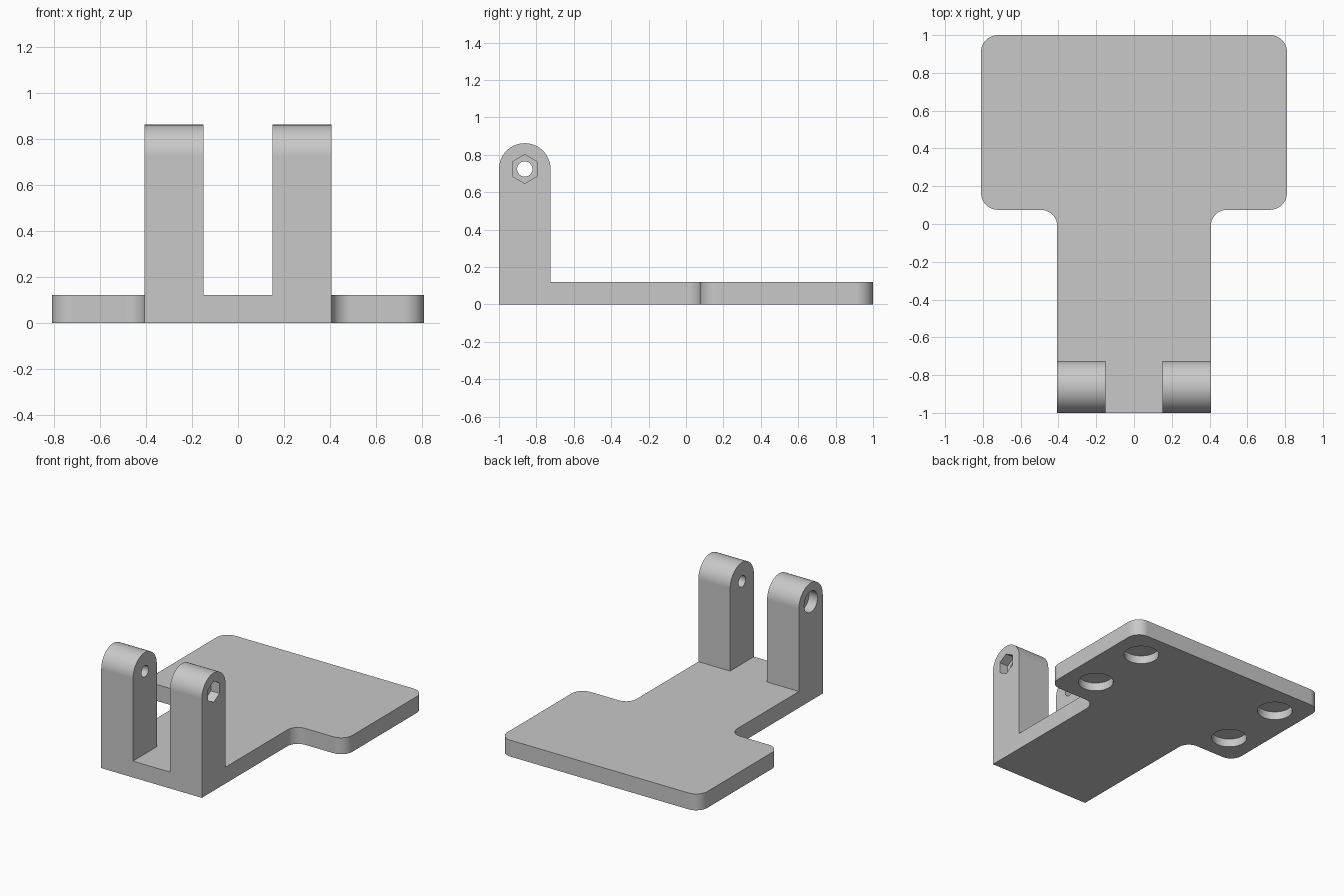
import bpy
import bmesh
from math import cos, sin, pi, radians
from mathutils import Vector

if "Cube" in bpy.data.objects:
    bpy.data.objects.remove(bpy.data.objects["Cube"], do_unlink=True)

# Main dimensions
THICK = 0.12
PLATE_X, PLATE_Y = 0.81, 0.075
STEM_X = 0.407
ARM_INNER, ARM_R = 0.15, 0.138
PIVOT = (-1 + ARM_R, 0.862 - ARM_R)

grey = bpy.data.materials.new("plain grey")
grey.use_nodes = True
colour = (0.58, 0.58, 0.58, 1)
grey.diffuse_color = colour
grey.node_tree.nodes["Principled BSDF"].inputs["Base Color"].default_value = colour


def extrude(name, points, lo, hi, axis="z"):
    """Prism over a 2D profile, along z (profile in xy) or x (profile in yz)."""
    bm = bmesh.new()
    place = (lambda p, d: (p[0], p[1], d)) if axis == "z" else (lambda p, d: (d, p[0], p[1]))
    face = bm.faces.new([bm.verts.new(place(p, lo)) for p in points])
    moved = bmesh.ops.extrude_face_region(bm, geom=[face])["geom"]
    step = Vector(place((0, 0), hi - lo))
    bmesh.ops.translate(bm, vec=step, verts=[v for v in moved if isinstance(v, bmesh.types.BMVert)])
    bmesh.ops.recalc_face_normals(bm, faces=bm.faces)
    mesh = bpy.data.meshes.new(name)
    bm.to_mesh(mesh)
    bm.free()
    obj = bpy.data.objects.new(name, mesh)
    bpy.context.collection.objects.link(obj)
    return obj


def ring(centre, radius, sides, start=0.0, sweep=2 * pi, closed=True):
    n = sides if closed else sides + 1
    return [(centre[0] + radius * cos(start + sweep * i / sides),
             centre[1] + radius * sin(start + sweep * i / sides)) for i in range(n)]


def rounded(corners, steps=10):
    """Right-angled outline; each corner is (x, y, radius)."""
    out = []
    for i, (x, y, r) in enumerate(corners):
        p = Vector((x, y))
        if r == 0:
            out.append((x, y))
            continue
        a = (Vector(corners[i - 1][:2]) - p).normalized() * r
        b = (Vector(corners[(i + 1) % len(corners)][:2]) - p).normalized() * r
        for k in range(steps + 1):
            t = pi / 2 * k / steps
            out.append(tuple(p + a * (1 - sin(t)) + b * (1 - cos(t))))
    return out


def activate(obj):
    bpy.ops.object.select_all(action="DESELECT")
    obj.select_set(True)
    bpy.context.view_layer.objects.active = obj


def cut(obj, cutter):
    activate(obj)
    mod = obj.modifiers.new("cut", "BOOLEAN")
    mod.operation, mod.solver, mod.object = "DIFFERENCE", "EXACT", cutter
    bpy.ops.object.modifier_apply(modifier=mod.name)
    bpy.data.objects.remove(cutter, do_unlink=True)


def finish(obj):
    obj.data.materials.clear()
    obj.data.materials.append(grey)
    activate(obj)
    bpy.ops.object.shade_smooth_by_angle(angle=radians(30))
    mod = obj.modifiers.new("even shading", "WEIGHTED_NORMAL")
    mod.keep_sharp = True


# T-shaped base with rounded plate corners and filleted neck
half = [(STEM_X, -1, 0), (STEM_X, PLATE_Y, 0.085),
        (PLATE_X, PLATE_Y, 0.09), (PLATE_X, 1, 0.09)]
outline = half + [(-x, y, r) for x, y, r in reversed(half)]
base = extrude("base_plate", rounded(outline), 0, THICK)

# Round pockets in the underside
for x in (-0.59, 0.59):
    for y in (0.30, 0.78):
        cut(base, extrude("pocket_cutter", ring((x, y), 0.118, 48), -0.1, 0.06))
finish(base)

# Upright arms: pivot hole, plus a hexagonal or round outer recess
arm_profile = [(-1 + 2 * ARM_R, THICK)] + ring(PIVOT, ARM_R, 32, 0, pi, False) + [(-1, THICK)]
for side, name, sides in ((1, "left_arm", 6), (-1, "right_arm", 32)):
    lo, hi = sorted((side * ARM_INNER, side * STEM_X))
    arm = extrude(name, arm_profile, lo, hi, "x")
    cut(arm, extrude("hole_cutter", ring(PIVOT, 0.041, 32), lo - 0.1, hi + 0.1, "x"))
    a, b = sorted((side * (STEM_X - 0.07), side * (STEM_X + 0.1)))
    cut(arm, extrude("recess_cutter", ring(PIVOT, 0.077, sides, pi / 2), a, b, "x"))
    finish(arm)
